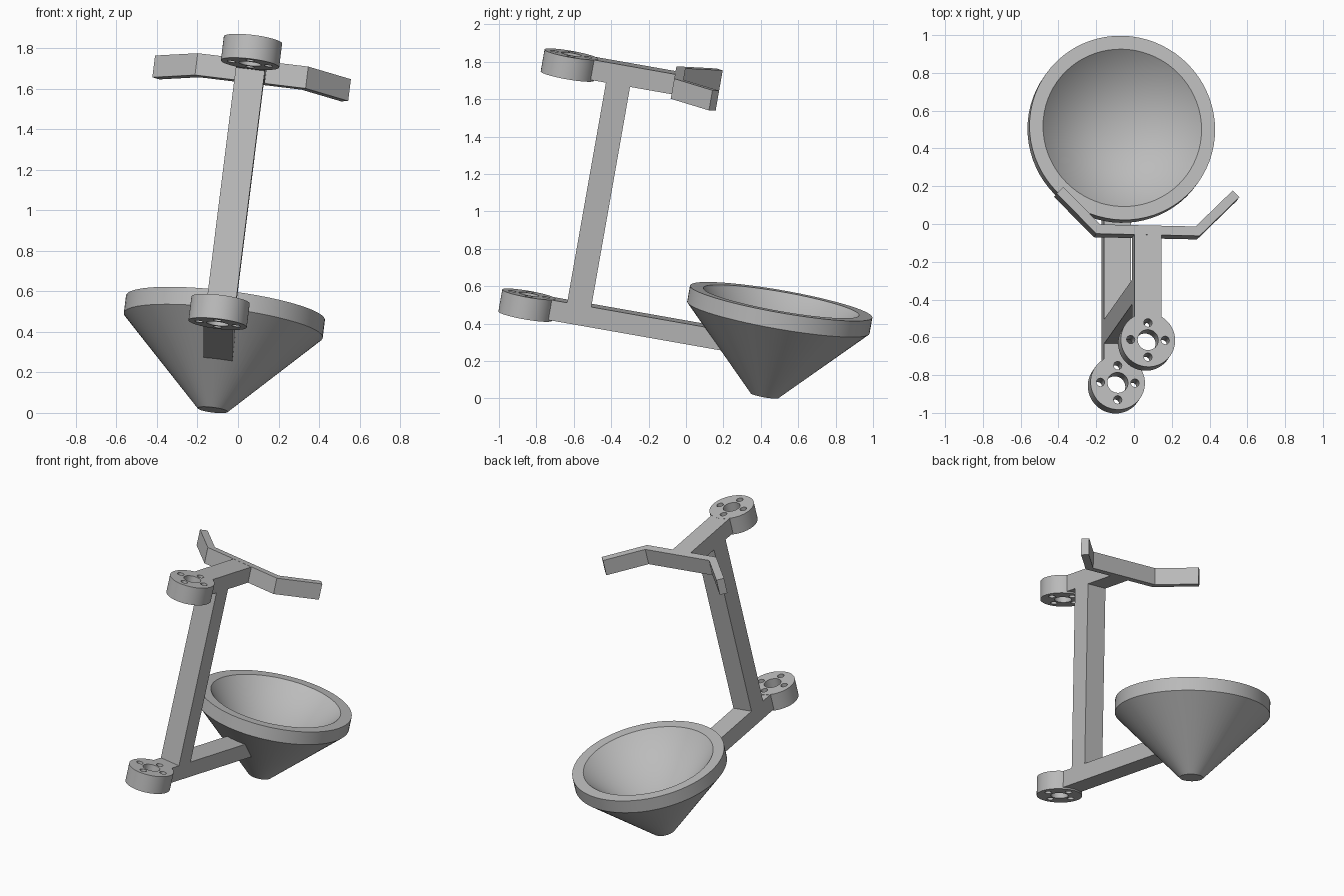
import bpy
import bmesh
import math
from mathutils import Matrix, Vector

cube = bpy.data.objects.get("Cube")
if cube:
    bpy.data.objects.remove(cube, do_unlink=True)

# One plain grey for the whole frame
grey = bpy.data.materials.new("plain_grey")
grey.use_nodes = True
colour = (0.5, 0.5, 0.5, 1)
grey.diffuse_color = colour
grey.node_tree.nodes["Principled BSDF"].inputs["Base Color"].default_value = colour

# Everything is built upright around the cone rim, then leaned over
LEAN = (Matrix.Translation((-0.062, 0.509, 0.518))
        @ Matrix.Rotation(math.radians(-10), 4, 'X')
        @ Matrix.Rotation(math.radians(7), 4, 'Y'))

HUB_Y = -1.335
BAR_Y = -0.77
WIDTH = 0.144
LOW_TOP, HIGH_TOP = -0.197, 1.116
THICK = 0.11


def finish(name, bm):
    bmesh.ops.remove_doubles(bm, verts=bm.verts, dist=0.0001)
    bmesh.ops.recalc_face_normals(bm, faces=bm.faces)
    bm.transform(LEAN)
    mesh = bpy.data.meshes.new(name)
    bm.to_mesh(mesh)
    bm.free()
    mesh.materials.append(grey)
    obj = bpy.data.objects.new(name, mesh)
    bpy.context.collection.objects.link(obj)
    bpy.ops.object.select_all(action='DESELECT')
    obj.select_set(True)
    bpy.context.view_layer.objects.active = obj
    bpy.ops.object.shade_smooth_by_angle(angle=math.radians(25))
    return obj


def circle(cx, cy, r, n):
    return [(cx + r * math.cos(2 * math.pi * i / n),
             cy + r * math.sin(2 * math.pi * i / n)) for i in range(n)]


def plate(name, loops, bottom, top):
    """Extrude a flat outline; any further loops become holes."""
    bm = bmesh.new()
    edges = []
    for loop in loops:
        verts = [bm.verts.new((x, y, bottom)) for x, y in loop]
        edges += [bm.edges.new((v, verts[i - 1])) for i, v in enumerate(verts)]
    bmesh.ops.triangle_fill(bm, edges=edges, use_beauty=True,
                            use_dissolve=False, normal=Vector((0, 0, 1)))
    out = bmesh.ops.extrude_face_region(bm, geom=bm.faces[:], use_keep_orig=True)
    moved = [g for g in out["geom"] if isinstance(g, bmesh.types.BMVert)]
    bmesh.ops.translate(bm, verts=moved, vec=(0, 0, top - bottom))
    return finish(name, bm)


def beam(name, y0, y1, z0, z1):
    w = WIDTH / 2
    return plate(name, [[(-w, y0), (w, y0), (w, y1), (-w, y1)]], z0, z1)


# Hollow cone bowl, turned from its section
bm = bmesh.new()
section = [(0, -0.515), (0.075, -0.515), (0.495, -0.088),
           (0.495, 0), (0.423, 0), (0, -0.423)]
pts = [bm.verts.new((r, 0, z)) for r, z in section]
outline = [bm.edges.new(pair) for pair in zip(pts, pts[1:])]
bmesh.ops.spin(bm, geom=pts + outline, cent=(0, 0, 0), axis=(0, 0, 1),
               angle=2 * math.pi, steps=72, use_merge=True)
finish("cone_bowl", bm)

# Round hubs with a bore and four bolt holes
for name, top in (("lower_hub", LOW_TOP), ("upper_hub", HIGH_TOP)):
    loops = [circle(0, HUB_Y, 0.145, 64), circle(0, HUB_Y, 0.055, 32)]
    loops += [circle(x, y, 0.022, 16) for x, y in circle(0, HUB_Y, 0.092, 4)]
    plate(name, loops, top - 0.12, top)

# Arms and the upright post between them
arm_start = HUB_Y + 0.122
beam("lower_arm", arm_start, -0.27, LOW_TOP - THICK, LOW_TOP - 0.001)
beam("upper_arm", arm_start, BAR_Y, HIGH_TOP - THICK, HIGH_TOP - 0.001)
beam("upright_post", -1.126, -0.995, LOW_TOP - 0.01, HIGH_TOP - THICK + 0.01)

# Crossbar with both ends swept back at 45 degrees
bar = 0.05
reach = 0.3 * math.sqrt(0.5)
skew = bar * math.sqrt(0.5)
half = [(0.275, BAR_Y),
        (0.275 + reach, BAR_Y + reach),
        (0.275 + reach - skew, BAR_Y + reach + skew),
        (0.275 - bar * math.tan(math.pi / 8), BAR_Y + bar)]
mirrored = [(-x, y) for x, y in reversed(half)]
plate("swept_crossbar", [half + mirrored], HIGH_TOP - THICK, HIGH_TOP)
